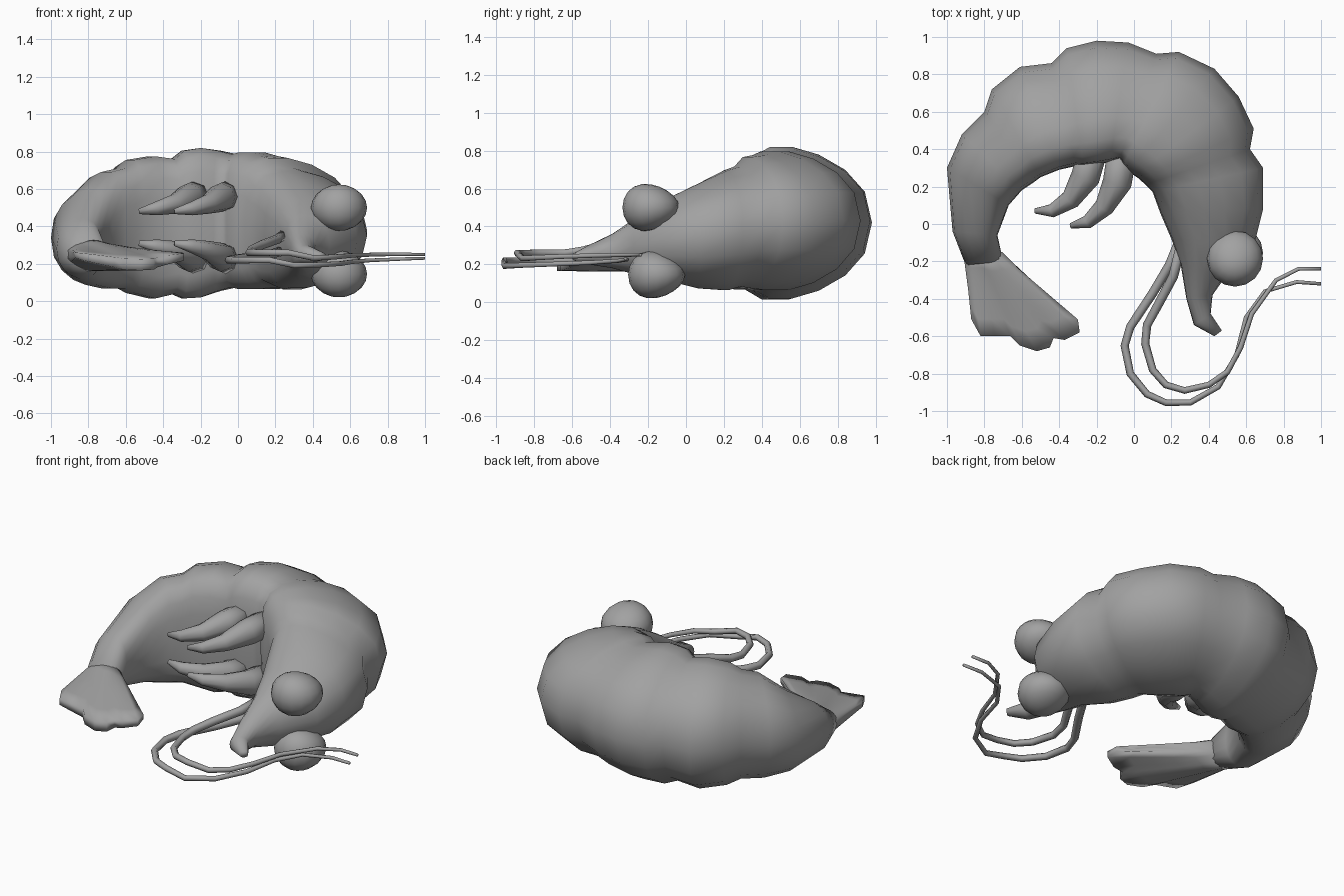
import bpy, bmesh
from math import cos, sin, pi, copysign
from mathutils import Vector

cube = bpy.data.objects.get("Cube")
if cube:
    bpy.data.objects.remove(cube)

grey = bpy.data.materials.new("shell grey")
grey.use_nodes = True
grey.diffuse_color = (0.36, 0.36, 0.36, 1)
grey.node_tree.nodes["Principled BSDF"].inputs["Base Color"].default_value = grey.diffuse_color


def finish(bm, name):
    """Turn a bmesh into a smooth shaded object with the shell material."""
    bmesh.ops.recalc_face_normals(bm, faces=bm.faces)
    for face in bm.faces:
        face.smooth = True
    mesh = bpy.data.meshes.new(name)
    bm.to_mesh(mesh)
    bm.free()
    mesh.materials.append(grey)
    obj = bpy.data.objects.new(name, mesh)
    bpy.context.collection.objects.link(obj)


def skin(name, rings):
    """Bridge neighbouring rings of points with quads and close both ends."""
    bm = bmesh.new()
    rings = [[bm.verts.new(point) for point in ring] for ring in rings]
    count = len(rings[0])
    for first, second in zip(rings, rings[1:]):
        for i in range(count):
            j = (i + 1) % count
            bm.faces.new((first[i], first[j], second[j], second[i]))
    bm.faces.new(rings[0])
    bm.faces.new(rings[-1])
    finish(bm, name)


def loft(name, stations, sides=18):
    """Sections given by back point, belly point, centre height and half height."""
    rings = []
    for back_x, back_y, belly_x, belly_y, height, half in stations:
        back, belly = Vector((back_x, back_y, height)), Vector((belly_x, belly_y, height))
        middle, reach = (back + belly) / 2, (back - belly) / 2
        # Tall sections bulge toward the belly, where the shell plates hang
        sag = half * 1.15
        ring = []
        for i in range(sides):
            angle = 2 * pi * i / sides
            across = cos(angle) - sag * sin(angle) ** 2
            rise = copysign(abs(sin(angle)) ** .85, sin(angle))
            ring.append(middle + reach * across + Vector((0, 0, half * rise)))
        rings.append(ring)
    skin(name, rings)


def tube(name, points, radii, sides=8):
    """Round tapering tube through the points."""
    rings = []
    path = [Vector(p) for p in points]
    for index, point in enumerate(path):
        ahead = path[min(index + 1, len(path) - 1)]
        behind = path[max(index - 1, 0)]
        along = (ahead - behind).normalized()
        side = along.cross(Vector((0, 0, 1))).normalized()
        up = side.cross(along)
        angles = [2 * pi * i / sides for i in range(sides)]
        rings.append([point + (side * cos(a) + up * sin(a)) * radii[index] for a in angles])
    skin(name, rings)


# Curled body from the beak to the root of the tail fan
loft("body", [
    (.47, -.57, .43, -.6, .24, .02),
    (.41, -.48, .32, -.54, .25, .05),
    (.42, -.38, .28, -.4, .27, .09),
    (.49, -.28, .25, -.22, .3, .16),
    (.64, -.12, .2, -.08, .33, .22),
    (.69, .08, .14, .06, .35, .28),
    (.69, .3, .1, .17, .38, .32),
    (.62, .4, .06, .21, .4, .32),
    (.64, .51, .03, .24, .42, .35),
    (.56, .68, 0, .26, .42, .36),
    (.43, .83, -.03, .28, .43, .37),
    (.24, .92, -.06, .31, .43, .37),
    (.12, .91, -.08, .34, .43, .36),
    (-.03, .97, -.13, .33, .43, .38),
    (-.2, .98, -.2, .32, .42, .405),
    (-.36, .94, -.27, .31, .41, .4),
    (-.44, .86, -.31, .31, .4, .365),
    (-.61, .84, -.4, .29, .395, .385),
    (-.76, .72, -.5, .25, .4, .36),
    (-.8, .6, -.54, .22, .39, .325),
    (-.92, .48, -.6, .18, .38, .315),
    (-1, .3, -.67, .1, .34, .255),
    (-.97, -.04, -.73, -.06, .28, .16),
    (-.9, -.22, -.7, -.2, .25, .08),
])

# Tail fan: lens-shaped columns running from the root to a lobed edge,
# folded so that the middle lobe lies lower than the outer ones
fan_edge = [(-.88, -.4), (-.87, -.51), (-.82, -.6), (-.74, -.6), (-.66, -.6), (-.61, -.65),
            (-.52, -.68), (-.45, -.66), (-.43, -.61), (-.37, -.62), (-.29, -.58), (-.3, -.51),
            (-.4, -.45)]
root_start, root_end = Vector((-.915, -.14, .25)), Vector((-.705, -.15, .25))
steps = [0, .2, .4, .6, .8, 1]
columns = []
for index, (x, y) in enumerate(fan_edge):
    part = index / (len(fan_edge) - 1)
    root = root_start.lerp(root_end, part)
    edge = Vector((x, y, .25 - .055 * sin(pi * part) ** 2))
    bulge = .3 + .7 * sin(pi * part)
    top, bottom = [], []
    for step in steps:
        centre = root.lerp(edge, step)
        thickness = Vector((0, 0, bulge * (.09 - .06 * step)))
        top.append(centre + thickness)
        bottom.append(centre - thickness)
    columns.append(top + bottom[::-1])
skin("tail_fan", columns)

# Bulging egg-shaped eyes on both sides of the head, narrower to the rear
for name, centre in (("left_eye", (.54, -.185, .5)), ("right_eye", (.54, -.155, .145))):
    bm = bmesh.new()
    bmesh.ops.create_uvsphere(bm, u_segments=16, v_segments=10, radius=1)
    for vert in bm.verts:
        vert.co.z *= 1 - .2 * vert.co.y
    bmesh.ops.scale(bm, verts=bm.verts, vec=(.15, .15, .122))
    bmesh.ops.translate(bm, verts=bm.verts, vec=centre)
    finish(bm, name)

# Two pairs of small curved legs, mirrored about the body's middle plane
middle_plane = .395
leg_paths = {
    "front_leg": [(-.06, .4), (-.09, .22), (-.16, .09), (-.25, .01), (-.34, -.01)],
    "rear_leg": [(-.22, .4), (-.26, .25), (-.34, .13), (-.44, .07), (-.53, .07)],
}
rises = (.17, .16, .125, .1, .085)
for name, path in leg_paths.items():
    for side, sign in (("upper", 1), ("lower", -1)):
        points = [(x, y, middle_plane + sign * rise) for (x, y), rise in zip(path, rises)]
        tube(f"{side}_{name}", points, (.08, .078, .053, .036, .014))

# Long looping feelers
feelers = {
    "outer_feeler": ([(.24, -.1), (.19, -.22), (.1, -.37), (-.02, -.55), (-.05, -.65), (-.02, -.8),
                      (.07, -.91), (.17, -.955), (.3, -.955), (.45, -.87), (.55, -.7), (.6, -.5),
                      (.7, -.36), (.87, -.31), (1, -.32)], .27, .22, .23),
    "inner_feeler": ([(.25, -.12), (.21, -.28), (.13, -.43), (.07, -.54), (.06, -.64), (.1, -.78),
                      (.17, -.86), (.27, -.89), (.4, -.86), (.5, -.79), (.57, -.66), (.63, -.48),
                      (.76, -.3), (.88, -.24), (1, -.24)], .36, .26, .25),
}
for name, (path, start, low, end) in feelers.items():
    points, radii = [], []
    for i, (x, y) in enumerate(path):
        part = i / (len(path) - 1)
        drop = max(0, 1 - part * 4)
        lift = max(0, part * 4 - 3)
        dip = -.03 * sin(pi * part) ** 2 if part > .5 else 0
        points.append((x, y, low + (start - low) * drop + (end - low) * lift + dip))
        radii.append(.027 - .018 * part)
    tube(name, points, radii, 6)
